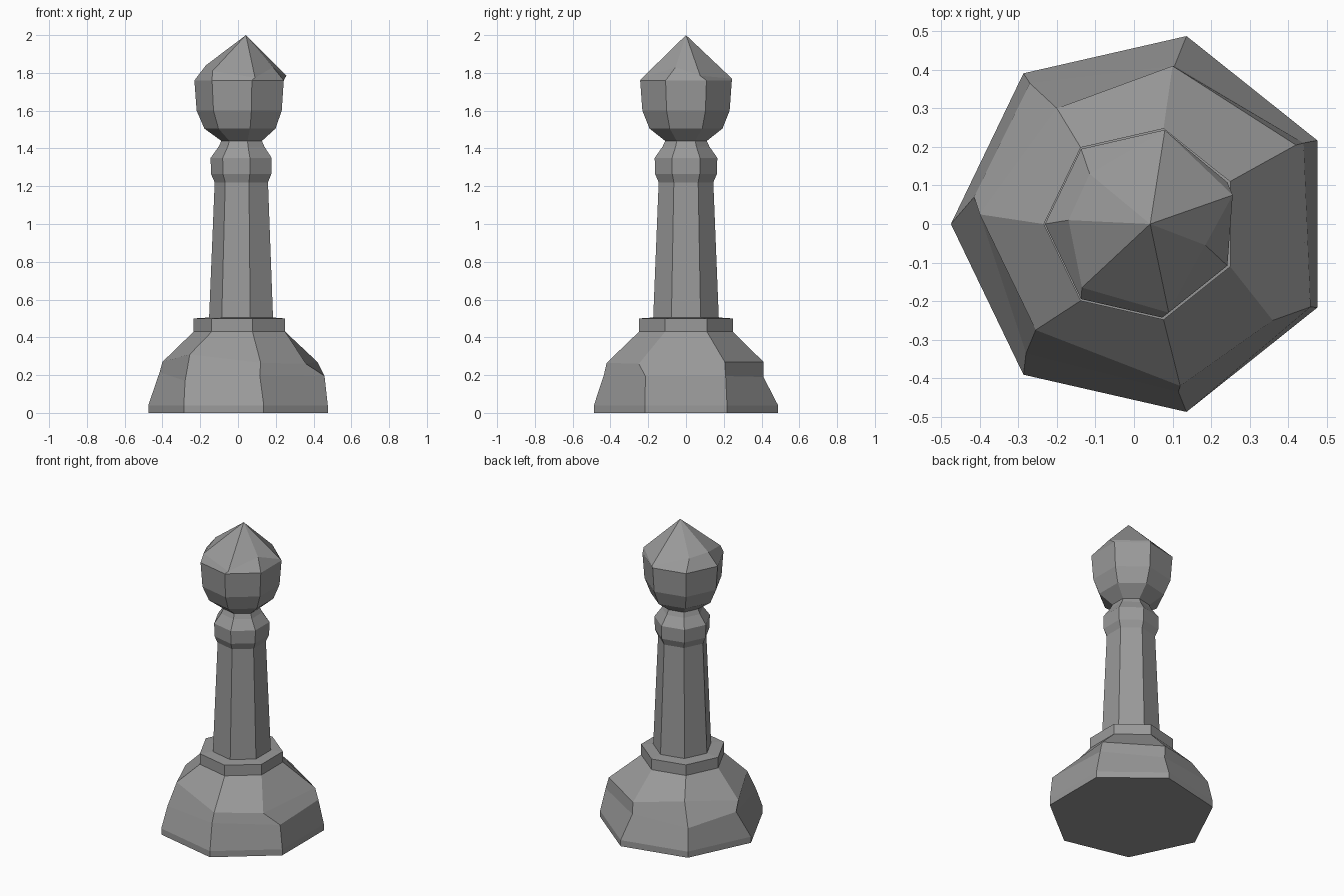
import bpy, bmesh
from math import sin, cos, pi

SIDES = 7
CX = 0.025  # heptagon centre

# dark grey surface
grey = bpy.data.materials.new("dark_grey")
grey.diffuse_color = (0.32, 0.32, 0.32, 1)


def ring(r, z, cx=CX):
    return [(cx - r * cos(2 * pi * k / SIDES), -r * sin(2 * pi * k / SIDES), z)
            for k in range(SIDES)]


def build(name, rings, bottom=False, tip=None):
    bm = bmesh.new()
    loops = [[bm.verts.new(p) for p in r] for r in rings]
    for a, b in zip(loops, loops[1:]):
        for k in range(SIDES):
            j = (k + 1) % SIDES
            bm.faces.new((a[k], a[j], b[j], b[k]))
    if bottom:
        bm.faces.new(loops[0][::-1])
    if tip:
        t = bm.verts.new(tip)
        for k in range(SIDES):
            bm.faces.new((loops[-1][k], loops[-1][(k + 1) % SIDES], t))
    me = bpy.data.meshes.new(name)
    bm.to_mesh(me)
    bm.free()
    me.materials.append(grey)
    bpy.context.collection.objects.link(bpy.data.objects.new(name, me))


# foot with an uneven, chipped-looking shoulder
low = [(-0.415, 0.07, 0.215), (-0.28, -0.335, 0.17), (0.115, -0.435, 0.2),
       (0.458, -0.215, 0.195), (0.44, 0.21, 0.195), (0.105, 0.41, 0.19),
       (-0.27, 0.365, 0.18)]
high = [(-0.40, 0.025, 0.27), (-0.255, -0.275, 0.31), (0.12, -0.42, 0.265),
        (0.36, -0.25, 0.26), (0.42, 0.205, 0.27), (0.10, 0.41, 0.27),
        (-0.20, 0.30, 0.315)]
build("foot", [ring(0.5, 0), ring(0.5, 0.04), low, high, ring(0.255, 0.43, 0.02)],
      bottom=True)

# low collar and its top ledge
build("low_collar", [ring(0.255, 0.43, 0.02), ring(0.255, 0.5, 0.02), ring(0.178, 0.505)])

# tapered shaft
build("shaft", [ring(0.178, 0.505), ring(0.148, 1.23)])

# raised ring and narrow neck
build("neck_ring", [ring(0.148, 1.22), ring(0.168, 1.265), ring(0.17, 1.35),
                    ring(0.127, 1.41), ring(0.113, 1.44)])

# faceted head with notched upper edge and pointed tip
crown = [(-0.17, 0.01, 1.84), (-0.135, -0.165, 1.81), (0.09, -0.23, 1.775),
         (0.185, -0.055, 1.83), (0.256, 0.075, 1.785), (0.08, 0.243, 1.77),
         (-0.115, 0.13, 1.83)]
build("head", [ring(0.113, 1.44), ring(0.198, 1.505, 0.02), ring(0.237, 1.6, 0.018),
               ring(0.249, 1.76, 0.018), crown], tip=(0.042, 0, 2.0))
